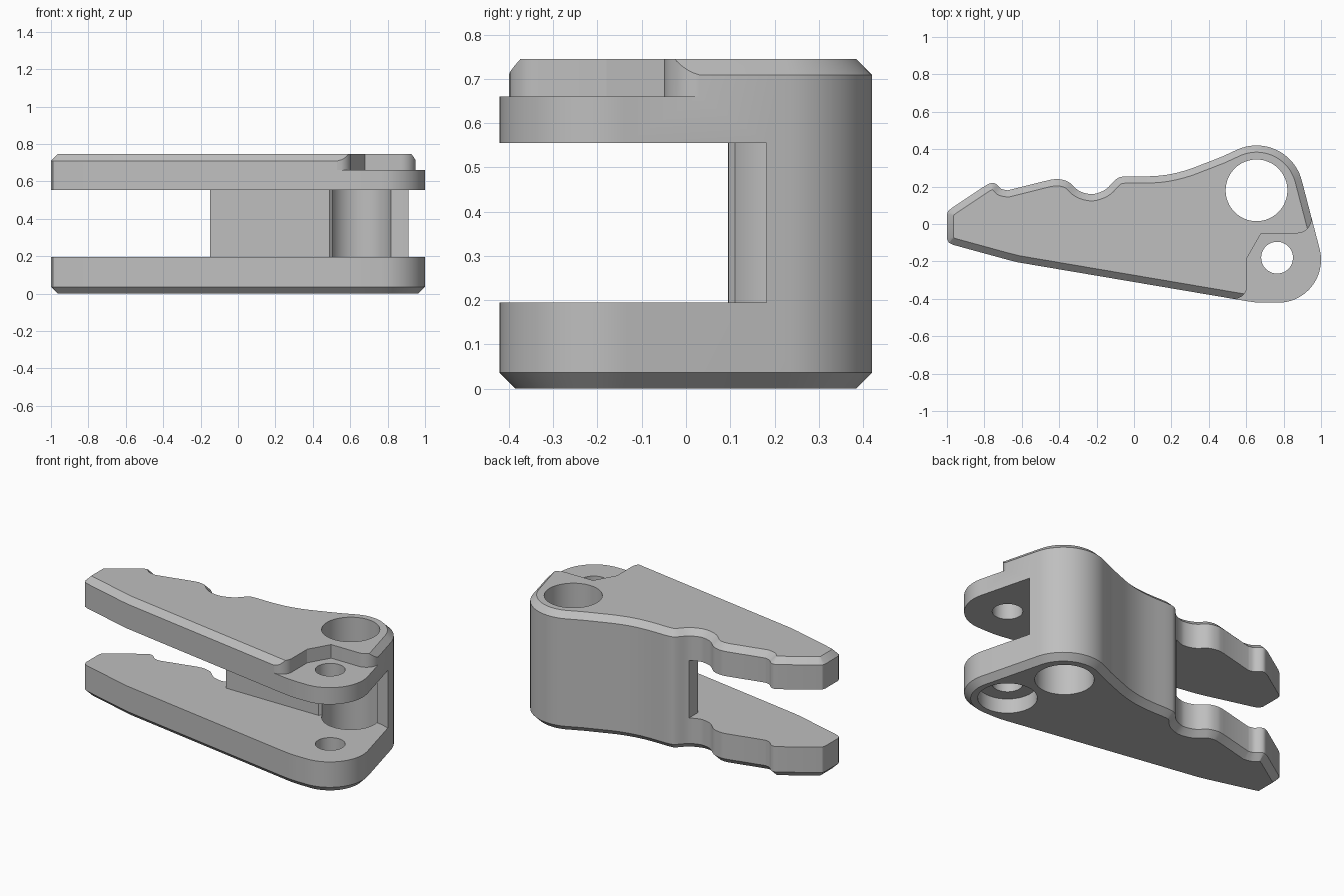
import bpy, bmesh
from math import sin, cos, radians
from mathutils import Vector

if "Cube" in bpy.data.objects:
    bpy.data.objects.remove(bpy.data.objects["Cube"], do_unlink=True)

HEIGHT, CHAMFER = 0.745, 0.036
PIVOT, BORE = (0.765, -0.18), (0.655, 0.18)

grey = bpy.data.materials.new("plain_grey")
grey.use_nodes = True
grey.diffuse_color = (0.52, 0.52, 0.52, 1)
grey.node_tree.nodes["Principled BSDF"].inputs["Base Color"].default_value = grey.diffuse_color


def arc(center, r, a0, a1, n):
    angles = [radians(a0 + (a1 - a0) * i / n) for i in range(n + 1)]
    return [(center[0] + r * cos(a), center[1] + r * sin(a)) for a in angles]


def spline(points, n=5):
    """Smooth curve through the points."""
    p = [Vector(q) for q in points]
    p = [2 * p[0] - p[1]] + p + [2 * p[-1] - p[-2]]
    out = []
    for a, b, c, d in zip(p, p[1:], p[2:], p[3:]):
        for i in range(n):
            t = i / n
            out.append(0.5 * (2 * b + (c - a) * t + (2 * a - 5 * b + 4 * c - d) * t * t
                              + (3 * b - a - 3 * c + d) * t ** 3))
    return [tuple(q) for q in out] + [tuple(points[-1])]


def inset(points, dist):
    """Move a counter-clockwise outline inwards."""
    p = [Vector(q) for q in points]
    out = []
    for i, q in enumerate(p):
        e1 = (q - p[i - 1]).normalized()
        e2 = (p[(i + 1) % len(p)] - q).normalized()
        n1, n2 = Vector((-e1.y, e1.x)), Vector((-e2.y, e2.x))
        out.append(q + (n1 + n2) * dist / max(0.4, 1 + n1.dot(n2)))
    return out


def loft(name, layers):
    """Solid through stacked outlines, given as (outline, z)."""
    bm = bmesh.new()
    rings = [[bm.verts.new((p[0], p[1], z)) for p in pts] for pts, z in layers]
    bm.faces.new(rings[0][::-1])
    bm.faces.new(rings[-1])
    for lo, hi in zip(rings, rings[1:]):
        for i in range(len(lo)):
            j = (i + 1) % len(lo)
            bm.faces.new((lo[i], lo[j], hi[j], hi[i]))
    bmesh.ops.recalc_face_normals(bm, faces=bm.faces)
    mesh = bpy.data.meshes.new(name)
    bm.to_mesh(mesh)
    bm.free()
    mesh.materials.append(grey)
    obj = bpy.data.objects.new(name, mesh)
    bpy.context.collection.objects.link(obj)
    return obj


def cut(body, name, outline, z0, z1):
    cutter = loft(name, [(outline, z0), (outline, z1)])
    mod = body.modifiers.new(name, "BOOLEAN")
    mod.operation, mod.solver, mod.object = "DIFFERENCE", "EXACT", cutter
    bpy.context.view_layer.objects.active = body
    bpy.ops.object.modifier_apply(modifier=name)
    bpy.data.objects.remove(cutter, do_unlink=True)


# Lever outline: front edge, pivot end, bore end, wavy back edge, blunt tip
outline = [(-1, -0.08), (-0.99, -0.1), (-0.965, -0.112), (-0.68, -0.19), (-0.62, -0.205)]
outline += [(0.6, -0.412), (0.65, -0.419), (0.7, -0.421)]
outline += arc((0.77, -0.191), 0.23, -90, 14, 20)
outline += arc((0.655, 0.17), 0.25, 14, 112, 20)
outline += spline([(0.47, 0.36), (0.38, 0.325), (0.28, 0.288), (0.18, 0.264), (0.08, 0.255), (-0.05, 0.254),
                   (-0.095, 0.24), (-0.145, 0.19), (-0.19, 0.167), (-0.235, 0.16), (-0.295, 0.178),
                   (-0.35, 0.225), (-0.405, 0.24), (-0.45, 0.236)])
outline += spline([(-0.675, 0.18), (-0.71, 0.188), (-0.735, 0.212), (-0.76, 0.22), (-0.79, 0.208)], 4)
outline += [(-0.975, 0.085), (-0.995, 0.068), (-1, 0.05)]

small = inset(outline, CHAMFER)
body = loft("forked_lever", [(small, 0), (outline, CHAMFER), (outline, HEIGHT - CHAMFER), (small, HEIGHT)])

# Slot between the two arms, rounded around the pivot
slot = [(-1.2, -1), (1.2, -1), (1.2, 0.07)] + arc(PIVOT, 0.39, 40, 135, 30)
slot += [(-0.15, 0.095), (-0.15, 1), (-1.2, 1)]
cut(body, "slot", slot, 0.195, 0.555)

# Stepped recess over the pivot
recess = [(0.53, -0.6), (0.53, -0.4)] + arc((0.535, -0.33), 0.07, -75, 0, 8)
recess += [(0.605, -0.18), (0.68, -0.05), (0.87, -0.05)]
recess += arc((0.87, 0.03), 0.08, -80, 0, 8) + [(0.95, 0.055), (1.2, 0.055), (1.2, -0.6)]
cut(body, "recess", recess, 0.66, 1)

# Bore, pivot hole and counterbore underneath
cut(body, "bore", arc(BORE, 0.165, 0, 354.375, 63), -1, 2)
cut(body, "pivot_hole", arc(PIVOT, 0.085, 0, 352.5, 47), -1, 2)
cut(body, "counterbore", arc(PIVOT, 0.165, 0, 354.375, 63), -1, 0.09)

bpy.ops.object.select_all(action="DESELECT")
body.select_set(True)
bpy.context.view_layer.objects.active = body
bpy.ops.object.shade_smooth_by_angle(angle=radians(25))
